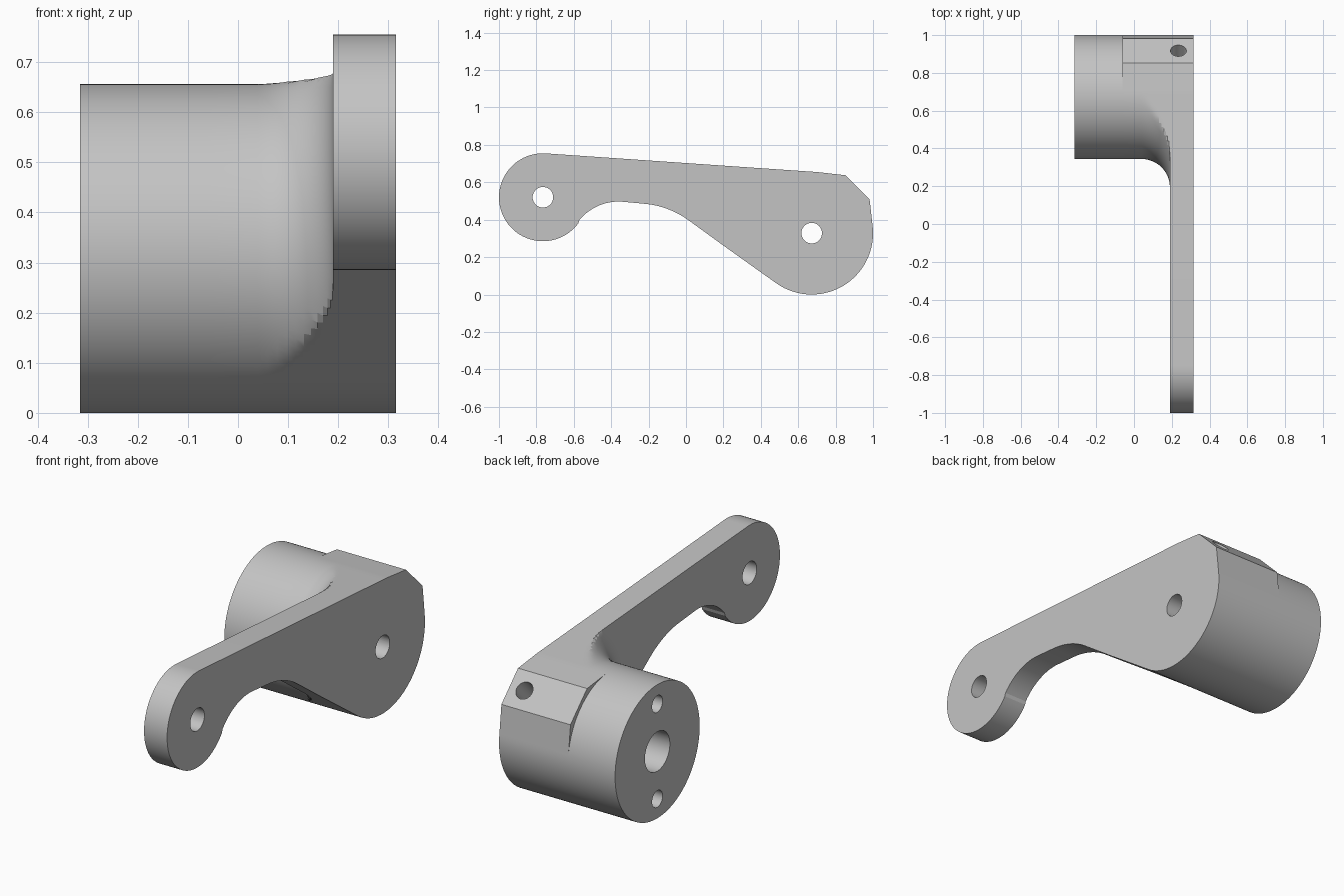
import bpy, bmesh, math
from mathutils import Vector

if "Cube" in bpy.data.objects:
    bpy.data.objects.remove(bpy.data.objects["Cube"])

BY, BZ, BR = 0.672, 0.328, 0.328      # boss centre and radius
SY, SZ, SR = -0.765, 0.52, 0.235      # small end centre and radius
X0, XL, XF, X1, X2 = -0.315, -0.06, 0.04, 0.19, 0.315
FR = X1 - XF                          # fillet radius
TOP, BOT = 86.1, 234.5                # tangent normals of arm edges
TH_A = TOP + math.degrees(math.acos(BR / (BR + FR)))
TH_B = BOT - math.degrees(math.acos(BR / (BR + FR)))


def cosd(a):
    return math.cos(math.radians(a))


def arc(cy, cz, r, a, b, n):
    return [(cy + r * cosd(a + (b - a) * i / n),
             cz + r * cosd(a + (b - a) * i / n - 90)) for i in range(n + 1)]


# Radius of the boss section at angle t, for a fillet reach r
def radius(t, r, lug):
    t %= 360
    if 6.5 < t < 83.5:
        return min(BR / cosd(t - 83.5), BR / cosd(t - 6.5), 0.347 / cosd(t - 45)) if lug else BR
    if TOP < t <= TH_A + 0.01:
        return min(BR / cosd(t - TOP), r)
    if TH_B - 0.01 <= t < BOT:
        return min(BR / cosd(t - BOT), r)
    return r if TH_A < t < TH_B else BR


def spread(stops, step):
    out = []
    for a, b in zip(stops, stops[1:]):
        n = max(1, round((b - a) / step))
        out += [a + (b - a) * i / n for i in range(n)]
    return out + [stops[-1]]


outer = spread([TH_B, BOT, 366.5, 390.3, 419.7, 443.5, 360 + TOP, 360 + TH_A], 3)
inner = spread([TH_A, TH_B], 3)[1:-1]
bm = bmesh.new()


def ring(x, r, lug, angles):
    out = []
    for t in angles:
        d = radius(t, r, lug)
        out.append(bm.verts.new((x, BY + d * cosd(t), BZ + d * cosd(t - 90))))
    return out


def bridge(a, b, closed=True):
    n = len(a)
    for i in range(n if closed else n - 1):
        j = (i + 1) % n
        bm.faces.new((a[i], a[j], b[j], b[i]))


# Boss, raised lug and flared fillet
loop = outer + inner
rings = [ring(X0, BR, False, loop), ring(XL, BR, False, loop),
         ring(XL, BR, True, loop), ring(XF, BR, True, loop)]
for i in range(1, 13):
    a = 90 * i / 12
    rings.append(ring(XF + FR * cosd(a - 90), BR + FR - FR * cosd(a), True, loop))
for a, b in zip(rings, rings[1:]):
    bridge(a, b)
bm.faces.new(list(reversed(rings[0])))

# Arm plate, running round the small end and the underside arch
arm = (arc(SY, SZ, SR, TOP, 324, 56) + arc(-0.36, 0.225, 0.272, 144, 87, 16)[1:]
       + arc(-0.263, 0.017, 0.47, 86, 54.5, 12))
last = rings[-1]
no = len(outer)
arm_in = [bm.verts.new((X1, y, z)) for y, z in arm]
arm_out = [bm.verts.new((X2, y, z)) for y, z in arm]
end = ring(X2, BR + FR, True, outer)
bridge(last[:no] + arm_in, end + arm_out)
bm.faces.new(end + arm_out)
bm.faces.new(list(reversed([last[no - 1]] + arm_in + [last[0]] + list(reversed(last[no:])))))

bmesh.ops.remove_doubles(bm, verts=bm.verts, dist=1e-5)
bmesh.ops.recalc_face_normals(bm, faces=bm.faces)
mesh = bpy.data.meshes.new("crank_arm")
bm.to_mesh(mesh)
bm.free()
body = bpy.data.objects.new("crank_arm", mesh)
bpy.context.collection.objects.link(body)
grey = bpy.data.materials.new("light grey")
grey.diffuse_color = (0.55, 0.55, 0.55, 1)
grey.use_nodes = True
grey.node_tree.nodes["Principled BSDF"].inputs["Base Color"].default_value = grey.diffuse_color
mesh.materials.append(grey)


# Drilled holes
def drill(p, q, r):
    p, q = Vector(p), Vector(q)
    d = q - p
    bpy.ops.mesh.primitive_cylinder_add(vertices=40, radius=r, depth=d.length, location=(p + q) / 2,
                                        rotation=d.to_track_quat('Z', 'Y').to_euler())
    cutter = bpy.context.object
    cutter.name = "hole_cutter"
    cutter.hide_render = True
    bpy.context.view_layer.objects.active = body
    mod = body.modifiers.new("hole", 'BOOLEAN')
    mod.operation, mod.solver, mod.object = 'DIFFERENCE', 'EXACT', cutter
    bpy.ops.object.modifier_apply(modifier=mod.name)
    bpy.data.objects.remove(cutter)


drill((0.1, SY, SZ), (0.4, SY, SZ), 0.055)            # small end pin hole
drill((-0.4, BY, BZ), (0.4, BY, BZ), 0.055)           # boss bore
drill((-0.4, BY, BZ), (0.1, BY, BZ), 0.097)           # wide bore
for s in (-1, 1):                                     # face screw holes
    drill((-0.4, BY, BZ + s * 0.233), (-0.07, BY, BZ + s * 0.233), 0.041)
k = 0.42 * cosd(45)                                   # set screw hole in the lug
drill((0.235, BY + 0.02, BZ + 0.02), (0.235, BY + k, BZ + k), 0.042)

bpy.ops.object.select_all(action='DESELECT')
body.select_set(True)
bpy.context.view_layer.objects.active = body
bpy.ops.object.shade_smooth_by_angle(angle=math.radians(20))
